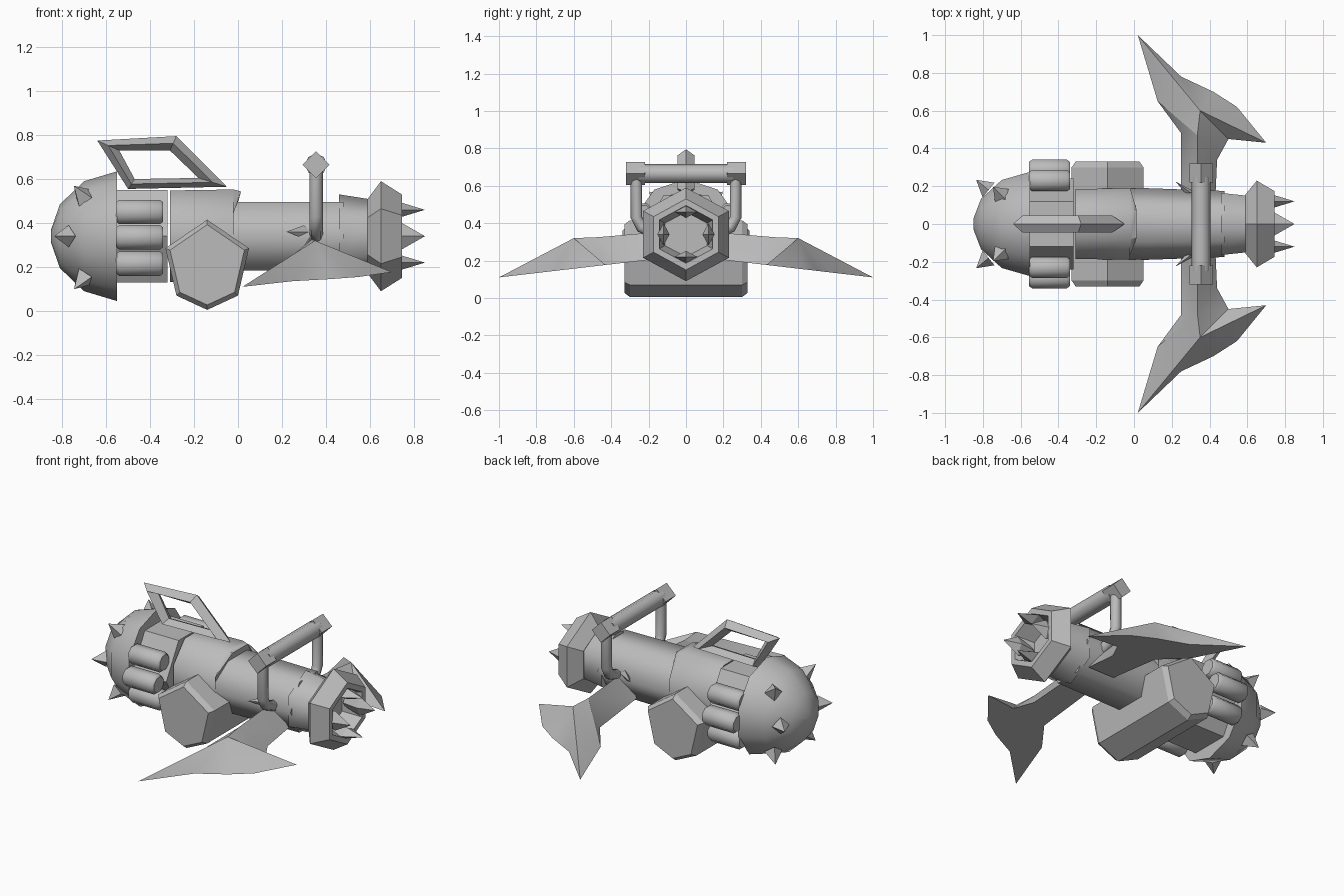
import bpy, bmesh
from math import pi, cos, sin, radians
from mathutils import Vector

if "Cube" in bpy.data.objects:
    bpy.data.objects.remove(bpy.data.objects["Cube"])

GREY = bpy.data.materials.new("plain grey")
GREY.use_nodes = True
GREY.diffuse_color = (0.5, 0.5, 0.5, 1)
GREY.node_tree.nodes["Principled BSDF"].inputs["Base Color"].default_value = (0.5, 0.5, 0.5, 1)
CZ = 0.34  # height of the main axis


def make(name, verts, faces, smooth=0):
    bm = bmesh.new()
    vs = [bm.verts.new(v) for v in verts]
    for f in faces:
        bm.faces.new([vs[i] for i in f])
    bmesh.ops.remove_doubles(bm, verts=bm.verts, dist=1e-5)
    bmesh.ops.recalc_face_normals(bm, faces=bm.faces)
    mesh = bpy.data.meshes.new(name)
    bm.to_mesh(mesh)
    bm.free()
    mesh.materials.append(GREY)
    ob = bpy.data.objects.new(name, mesh)
    bpy.context.collection.objects.link(ob)
    if smooth:
        bpy.ops.object.select_all(action='DESELECT')
        bpy.context.view_layer.objects.active = ob
        ob.select_set(True)
        bpy.ops.object.shade_smooth_by_angle(angle=radians(smooth))
    return ob


def bridge(name, rings, smooth=0, caps=True, closed=False):
    """Skin a list of equal-sized point rings."""
    n = len(rings[0])
    verts = [p for r in rings for p in r]
    m = len(rings)
    faces = []
    for k in range(m if closed else m - 1):
        a, b = k * n, (k + 1) % m * n
        faces += [(a + i, a + (i + 1) % n, b + (i + 1) % n, b + i) for i in range(n)]
    if caps and not closed:
        faces += [tuple(range(n)), tuple(range((m - 1) * n, m * n))]
    return make(name, verts, faces, smooth)


def barrel(name, sections, n, pointed=True, smooth=0, y=0, z=CZ, slant=0):
    """Skin along x; sections are (x, y radius, z radius)."""
    off = 0 if pointed else pi / n
    rings = []
    for k, (x, ry, rz) in enumerate(sections):
        s = slant if k == len(sections) - 1 else 0
        angles = [off + 2 * pi * i / n for i in range(n)]
        rings.append([(x + s * rz * (cos(a) - 1), y + ry * sin(a), z + rz * cos(a)) for a in angles])
    return bridge(name, rings, smooth)


def rod(name, path, r, n, smooth=0, turn=0):
    """Prism following a path in a plane of constant x."""
    rings = []
    path = [Vector(p) for p in path]
    for k, p in enumerate(path):
        d = (path[min(k + 1, len(path) - 1)] - path[max(k - 1, 0)]).normalized()
        u = Vector((1, 0, 0))
        w = d.cross(u)
        rings.append([p + r * (u * cos(turn + 2 * pi * i / n) + w * sin(turn + 2 * pi * i / n))
                      for i in range(n)])
    return bridge(name, rings, smooth)


def spike(name, base, tip, u, v):
    """Four-sided spike with half widths given by vectors u and v."""
    b = Vector(base)
    make(name, [b + u, b + v, b - u, b - v, Vector(tip)],
         [(0, 1, 2, 3), (0, 1, 4), (1, 2, 4), (2, 3, 4), (3, 0, 4)])


# Rear dome
barrel("rear_dome", [(-0.55, 0.29, 0.295), (-0.70, 0.245, 0.25), (-0.81, 0.14, 0.145),
                     (-0.85, 0.03, 0.03)], 10, smooth=60)

# Main body, from the core behind the tubes to the muzzle
barrel("tube_core", [(-0.56, 0.24, 0.242), (-0.32, 0.24, 0.242)], 6, pointed=False)
barrel("body_collar", [(-0.31, 0.20, 0.225), (-0.02, 0.205, 0.23), (0.02, 0.195, 0.22)], 8,
       pointed=False, smooth=50, slant=0.35)
barrel("main_barrel", [(-0.1, 0.185, 0.18), (0.06, 0.19, 0.18), (0.48, 0.175, 0.18)], 6,
       pointed=False, smooth=65)
barrel("muzzle_neck", [(0.46, 0.19, 0.19), (0.62, 0.17, 0.165)], 6, smooth=65)
barrel("muzzle_ring", [(0.59, 0.18, 0.17), (0.65, 0.265, 0.25), (0.745, 0.20, 0.19),
                       (0.745, 0.165, 0.155), (0.63, 0.13, 0.12)], 6)

# Muzzle teeth, flat along the rim
for i in range(4):
    a = i * pi / 2
    out, along = Vector((0, cos(a), sin(a))), Vector((0, -sin(a), cos(a)))
    c = Vector((0.745, 0, CZ)) + out * 0.12
    spike("muzzle_tooth", c, c + Vector((0.105, 0, 0)), out * 0.032, along * 0.06)
    bridge("tooth_root", [[c + out * 0.032, c + along * 0.06, c - out * 0.032, c - along * 0.06],
                          [p + Vector((-0.1, 0, 0)) for p in
                           (c + out * 0.02, c + along * 0.03, c - out * 0.02, c - along * 0.03)]])

# Cross tank
outline = [(-0.14, 0.415), (0.05, 0.285), (0.0, 0.07), (-0.14, 0.005), (-0.28, 0.07), (-0.33, 0.285)]
rings = []
for y, s in ((-0.33, 0.89), (-0.30, 1), (0.30, 1), (0.33, 0.89)):
    rings.append([(-0.14 + (x + 0.14) * s, y, 0.21 + (z - 0.21) * s) for x, z in outline])
bridge("cross_tank", rings)

# Top handle with a diamond section
outer = [(-0.64, 0.775), (-0.28, 0.795), (-0.05, 0.565), (-0.50, 0.555)]
inner = [(-0.54, 0.73), (-0.31, 0.73), (-0.18, 0.605), (-0.47, 0.60)]
rings = []
for (a, b), (c, d) in zip(outer, inner):
    mx, mz = (a + c) / 2, (b + d) / 2
    rings.append([(a, 0, b), (mx, 0.045, mz), (c, 0, d), (mx, -0.045, mz)])
bridge("top_handle", rings, closed=True)

# Crossbar over the barrel
rod("crossbar", [(0.355, -0.25, 0.665), (0.355, 0.25, 0.665)], 0.05, 8, smooth=50)

# Wing outline (x, y), then its ridge above
wing = [(0.25, 0.12), (0.25, 0.48), (0.125, 0.65), (0.02, 1.0), (0.25, 0.78), (0.42, 0.70),
        (0.545, 0.62), (0.70, 0.43), (0.50, 0.45), (0.44, 0.34), (0.43, 0.12)]

for s in (1, -1):
    side = "left" if s > 0 else "right"
    # Crossbar end block and bent post
    rod(side + "_bar_end", [(0.355, s * 0.22, 0.665), (0.355, s * 0.32, 0.665)], 0.062, 4)
    rod(side + "_bar_post", [(0.355, s * 0.265, 0.64), (0.355, s * 0.265, 0.43),
                             (0.355, s * 0.24, 0.38), (0.355, s * 0.15, 0.34)], 0.031, 8, smooth=50)
    # Small barb beside the post
    spike(side + "_barb", (0.30, s * 0.165, 0.36), (0.22, s * 0.225, 0.36),
          Vector((0.03, 0, 0)), Vector((0, 0, 0.03)))

    # Tubes stacked around the core
    for y, z in ((0.23, 0.45), (0.285, 0.335), (0.23, 0.215)):
        barrel(side + "_tube", [(-0.555, 0.048, 0.048), (-0.54, 0.06, 0.06), (-0.355, 0.06, 0.06),
                                (-0.34, 0.048, 0.048)], 8, pointed=False, smooth=50, y=s * y, z=z)

    # Dome spikes
    for x, y, z in ((-0.70, 0.15, 0.515), (-0.77, 0.18, 0.34), (-0.70, 0.15, 0.155)):
        base = Vector((x, s * y, z))
        d = (base - Vector((-0.55, 0, CZ))).normalized()
        u = d.cross(Vector((0, 0, 1))).normalized()
        spike(side + "_dome_spike", base, base + d * 0.085, u * 0.05, d.cross(u) * 0.05)

    # Fluke wing: flat underside, ridged top
    verts = [(x, s * y, 0.2 - 0.117 * (y - 0.23)) for x, y in wing]
    verts += [(0.335, s * 0.12, 0.355), (0.335, s * 0.47, 0.325), (0.35, s * 0.60, 0.32)]
    faces = [tuple(range(11)), (0, 1, 12, 11), (10, 9, 12, 11), (0, 11, 10),
             (9, 8, 12), (1, 2, 12), (2, 13, 12), (8, 13, 12)]
    faces += [(i, i + 1, 13) for i in range(2, 8)]
    make(side + "_wing", verts, faces, smooth=35)
